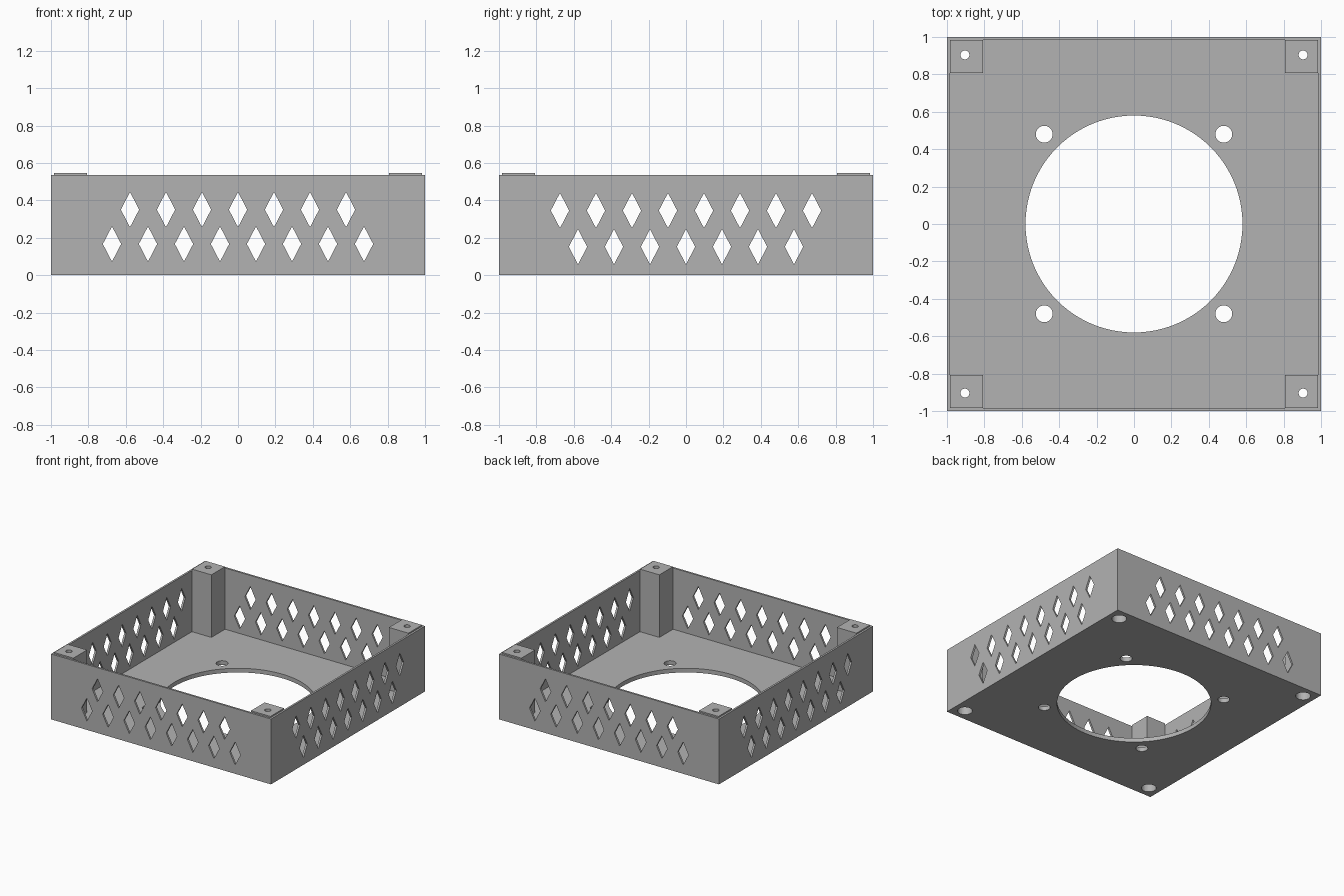
import bpy, bmesh, math
from mathutils import Matrix

cube = bpy.data.objects.get("Cube")
if cube:
    bpy.data.objects.remove(cube, do_unlink=True)

WALL = 0.016          # wall thickness
SKIN = 0.005          # bottom skin under the walls
FLOOR = 0.034         # top of the floor
WALL_TOP = 0.537
POST_TOP = 0.548
BORE_TOP = 0.35       # depth of the screw head bores
INNER = 1 - WALL
SCREW = 0.904         # corner screw position
FAN = 0.48            # fan screw position
PITCH = 0.1925        # diamond spacing
CORNERS = [(x, y) for x in (-1, 1) for y in (-1, 1)]

grey = bpy.data.materials.new("plain grey")
grey.use_nodes = True
grey.diffuse_color = (0.45, 0.45, 0.45, 1)
grey.node_tree.nodes["Principled BSDF"].inputs["Base Color"].default_value = grey.diffuse_color


def rect(x0, y0, x1, y1):
    return [(x0, y0), (x1, y0), (x1, y1), (x0, y1)]


def circle(x, y, r, n=32):
    return [(x + r * math.cos(math.tau * i / n), y + r * math.sin(math.tau * i / n)) for i in range(n)]


def diamond(x, y, w=0.049, h=0.094):
    return [(x - w, y), (x, y - h), (x + w, y), (x, y + h)]


def row(count, z):
    return [diamond((i - (count - 1) / 2) * PITCH, z) for i in range(count)]


def slab(name, outlines, low, high, turn=Matrix()):
    """Solid plate: first outline is the edge, the others are holes."""
    curve = bpy.data.curves.new(name + "_profile", 'CURVE')
    curve.dimensions = '2D'
    curve.fill_mode = 'BOTH'
    curve.extrude = (high - low) / 2
    for points in outlines:
        spline = curve.splines.new('POLY')
        spline.points.add(len(points) - 1)
        for p, (x, y) in zip(spline.points, points):
            p.co = (x, y, 0, 1)
        spline.use_cyclic_u = True
    helper = bpy.data.objects.new(name + "_profile", curve)
    bpy.context.collection.objects.link(helper)
    graph = bpy.context.evaluated_depsgraph_get()
    mesh = bpy.data.meshes.new_from_object(helper.evaluated_get(graph))
    bpy.data.objects.remove(helper, do_unlink=True)
    bpy.data.curves.remove(curve)

    bm = bmesh.new()
    bm.from_mesh(mesh)
    bmesh.ops.remove_doubles(bm, verts=bm.verts, dist=1e-5)
    bmesh.ops.transform(bm, matrix=turn @ Matrix.Translation((0, 0, (low + high) / 2)), verts=bm.verts)
    bmesh.ops.recalc_face_normals(bm, faces=bm.faces)
    for f in bm.faces:
        f.smooth = False
    bm.to_mesh(mesh)
    bm.free()
    mesh.name = name
    mesh.materials.clear()
    mesh.materials.append(grey)
    obj = bpy.data.objects.new(name, mesh)
    bpy.context.collection.objects.link(obj)
    return obj


# Base with fan opening, fan screw holes and corner bores
openings = [circle(0, 0, 0.58, 96)]
openings += [circle(x * FAN, y * FAN, 0.045) for x, y in CORNERS]
openings += [circle(x * SCREW, y * SCREW, 0.056) for x, y in CORNERS]
slab("base_skin", [rect(-1, -1, 1, 1)] + openings, 0, SKIN)
slab("floor", [rect(-INNER, -INNER, INNER, INNER)] + openings, SKIN, FLOOR)

# Vented walls
upright = Matrix.Rotation(math.pi / 2, 4, 'X')
sideways = Matrix.Rotation(math.pi / 2, 4, 'Z') @ upright
long_wall = [rect(-1, SKIN, 1, WALL_TOP)] + row(8, 0.167) + row(7, 0.351)
side_wall = [rect(-INNER, SKIN, INNER, WALL_TOP)] + row(7, 0.152) + row(8, 0.346)
slab("front_wall", long_wall, INNER, 1, upright)
slab("back_wall", long_wall, -1, -INNER, upright)
slab("left_wall", side_wall, INNER, 1, sideways)
slab("right_wall", side_wall, -1, -INNER, sideways)

# Corner posts: wide bore below, narrow screw hole above
for x, y in CORNERS:
    label = ("front" if y < 0 else "back") + ("_left" if x > 0 else "_right")
    edge = rect(x * 0.807, y * 0.807, x * INNER, y * INNER)
    slab(label + "_post", [edge, circle(x * SCREW, y * SCREW, 0.056)], FLOOR, BORE_TOP)
    slab(label + "_post_cap", [edge, circle(x * SCREW, y * SCREW, 0.024)], BORE_TOP, POST_TOP)
